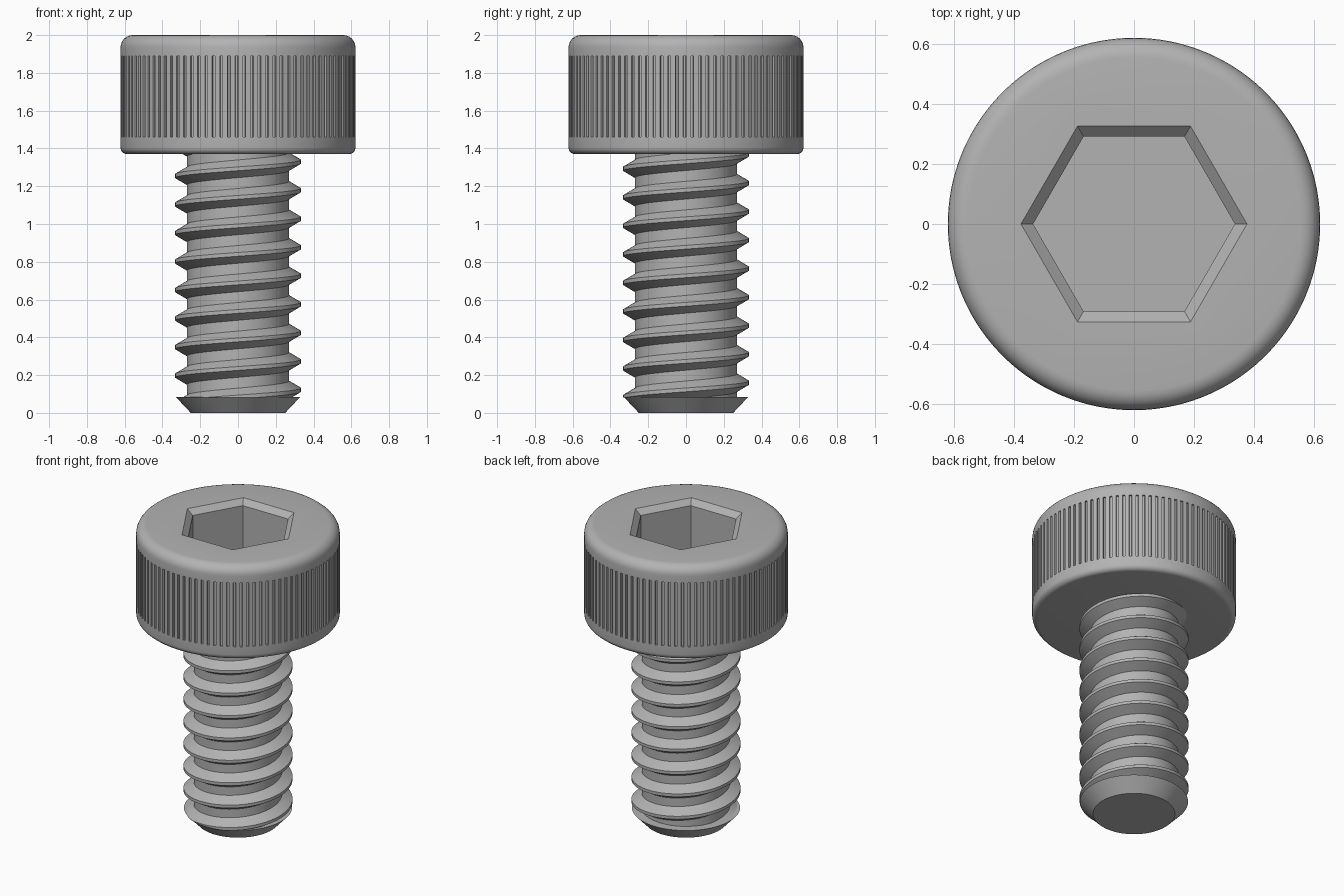
import bpy
import bmesh
from math import cos, sin, pi, radians, floor

cube = bpy.data.objects.get("Cube")
if cube:
    bpy.data.objects.remove(cube, do_unlink=True)

steel = bpy.data.materials.new("grey steel")
steel.use_nodes = True
GREY = (0.45, 0.45, 0.45, 1)
steel.diffuse_color = GREY
steel.node_tree.nodes["Principled BSDF"].inputs["Base Color"].default_value = GREY


def finish(bm, name):
    """Turn a bmesh into a smooth-shaded object with sharp edges kept."""
    bmesh.ops.remove_doubles(bm, verts=bm.verts, dist=1e-5)
    bmesh.ops.recalc_face_normals(bm, faces=bm.faces)
    mesh = bpy.data.meshes.new(name)
    bm.to_mesh(mesh)
    bm.free()
    mesh.materials.append(steel)
    obj = bpy.data.objects.new(name, mesh)
    bpy.context.collection.objects.link(obj)
    bpy.ops.object.select_all(action='DESELECT')
    obj.select_set(True)
    bpy.context.view_layer.objects.active = obj
    bpy.ops.object.shade_smooth_by_angle(angle=radians(30))
    return obj


def skin(bm, rows, closed):
    """Join successive rows of vertices with quads."""
    for low, high in zip(rows, rows[1:]):
        n = len(low)
        for i in range(n if closed else n - 1):
            j = (i + 1) % n
            bm.faces.new((low[i], low[j], high[j], high[i]))


def lathe(rows, angles, name):
    """Rows are (radius function of (index, angle), height), capped at both ends."""
    bm = bmesh.new()
    rings = [[bm.verts.new((r(i, a) * cos(a), r(i, a) * sin(a), z))
              for i, a in enumerate(angles)] for r, z in rows]
    skin(bm, rings, True)
    bm.faces.new(rings[0])
    bm.faces.new(rings[-1])
    return finish(bm, name)


def round_row(radius, z):
    return (lambda i, a: radius, z)


def hex_row(apothem, z):
    def radius(i, a):
        return apothem / cos((a + 1e-9) % (pi / 3) - pi / 6)
    return (radius, z)


def fillet(radius, size, z, start):
    """Quarter-round rows, sweeping from the start angle upward."""
    steps = 6
    return [round_row(radius - size + size * cos(start + k * pi / 2 / steps),
                      z + size * sin(start + k * pi / 2 / steps))
            for k in range(steps + 1)]


# Cap head: rounded rims, knurled band and hexagonal socket in one turned body
HEAD_R, HEAD_BOTTOM, TOP = 0.622, 1.37, 2.0
KNURL_LOW, KNURL_HIGH, DEPTH, TEETH = 1.46, 1.89, 0.012, 96
angles = [(t + f) * 2 * pi / TEETH for t in range(TEETH)
          for f in (0, 0.62, 0.66, 0.96)]


def knurl_row(z):
    return (lambda i, a: HEAD_R - (DEPTH if i % 4 > 1 else 0), z)


head_rows = fillet(HEAD_R, 0.035, HEAD_BOTTOM + 0.035, -pi / 2)
head_rows += [round_row(HEAD_R, KNURL_LOW), knurl_row(KNURL_LOW),
              knurl_row(KNURL_HIGH), round_row(HEAD_R, KNURL_HIGH)]
head_rows += fillet(HEAD_R, 0.065, TOP - 0.065, 0)
head_rows += [hex_row(0.327, TOP), hex_row(0.292, TOP - 0.035),
              hex_row(0.292, TOP - 0.36)]
lathe(head_rows, angles, "socket_head")

# Chamfered tip
CHAMFER = 0.085
SEG = 96
lathe([round_row(0.25, 0), round_row(0.33, CHAMFER)],
      [k * 2 * pi / SEG for k in range(SEG)], "chamfered_tip")

# Threaded shank: right-handed helical sweep, trimmed flat at both ends
PITCH, CREST, ROOT, PEAK = 0.151, 0.333, 0.27, 0.122
profile = [(ROOT, -PITCH / 2), (ROOT, -0.047), (CREST, -0.01),
           (CREST, 0.01), (ROOT, 0.047), (ROOT, PITCH / 2)]
turns = floor((HEAD_BOTTOM - CHAMFER) / PITCH) + 4
bm = bmesh.new()
rows = []
for k in range(turns * SEG + 1):
    a = 2 * pi * k / SEG
    rise = PEAK + PITCH * (k / SEG - 2)
    rows.append([bm.verts.new((r * cos(a), r * sin(a), rise + dz))
                 for r, dz in profile])
skin(bm, rows, False)
bmesh.ops.remove_doubles(bm, verts=bm.verts, dist=1e-5)
for height, side in ((CHAMFER - 0.003, -1), (HEAD_BOTTOM + 0.01, 1)):
    bmesh.ops.bisect_plane(bm, geom=bm.verts[:] + bm.edges[:] + bm.faces[:],
                           plane_co=(0, 0, height), plane_no=(0, 0, side),
                           clear_outer=True)
finish(bm, "threaded_shank")
